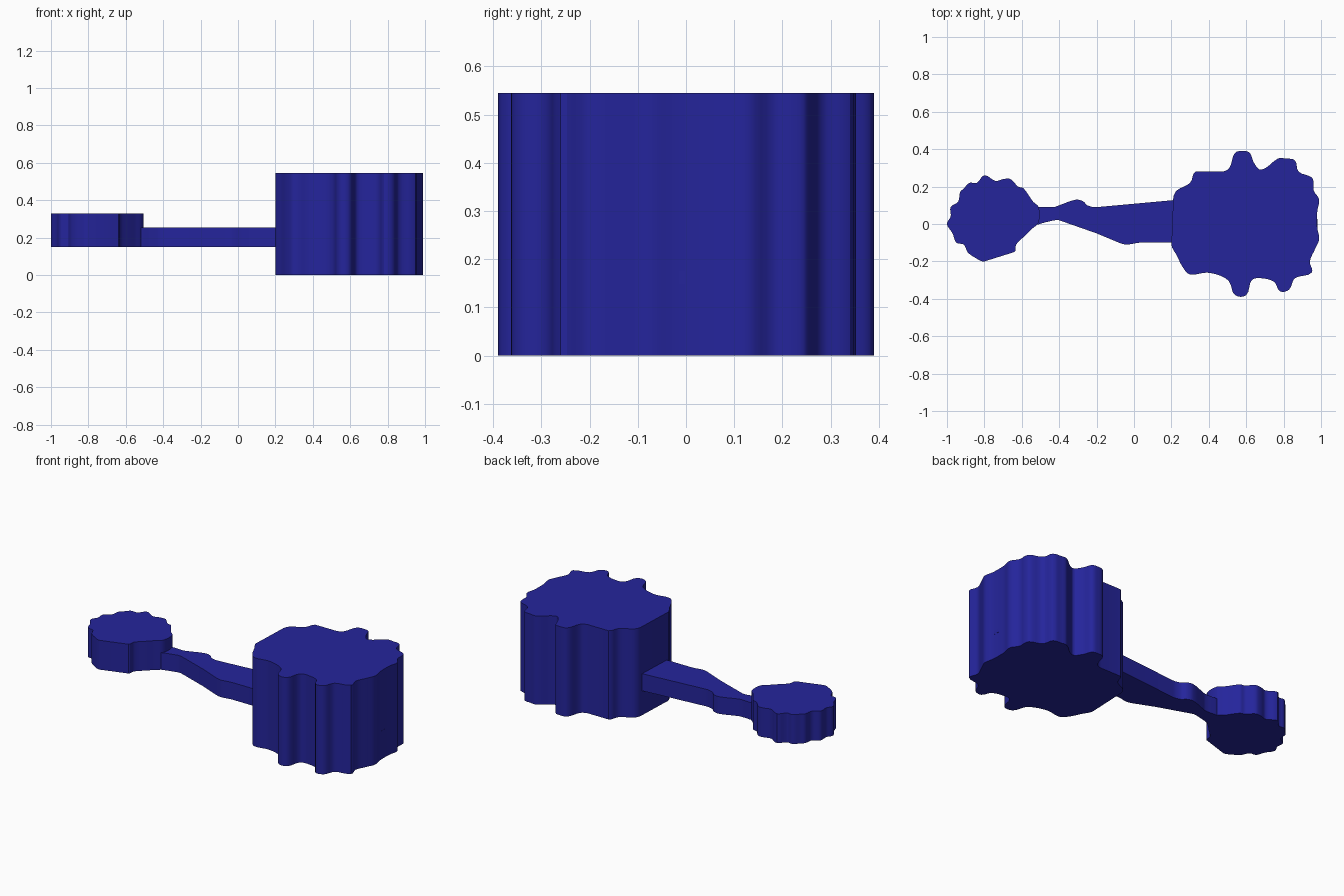
import bpy
import bmesh
import math
from mathutils import Vector
from mathutils.geometry import interpolate_bezier

default_cube = bpy.data.objects.get("Cube")
if default_cube:
    bpy.data.objects.remove(default_cube, do_unlink=True)

# Single flat colour
blue = bpy.data.materials.new("deep_blue")
blue.use_nodes = True
colour = (0.018, 0.018, 0.33, 1)
blue.diffuse_color = colour
blue.node_tree.nodes["Principled BSDF"].inputs["Base Color"].default_value = colour


def smooth_outline(points, steps, straight_length):
    """Round a closed outline, leaving its long segments straight."""
    corners = [Vector((x, y, 0)) for x, y in points]
    count = len(corners)
    tangents = [(corners[(i + 1) % count] - corners[i - 1]).normalized()
                for i in range(count)]
    outline = []
    for i, start in enumerate(corners):
        following = (i + 1) % count
        end = corners[following]
        length = (end - start).length
        if length > straight_length:
            outline.append(start)
            continue
        reach = length / 3
        curve = interpolate_bezier(start, start + tangents[i] * reach,
                                   end - tangents[following] * reach,
                                   end, steps + 1)
        outline.extend(curve[:-1])
    return outline


def extruded_part(name, points, bottom, top, steps=4, straight_length=0.13):
    """Extrude a closed outline between two heights."""
    bm = bmesh.new()
    outline = smooth_outline(points, steps, straight_length)
    base = bm.faces.new([bm.verts.new((p.x, p.y, bottom)) for p in outline])
    result = bmesh.ops.extrude_face_region(bm, geom=[base], use_keep_orig=True)
    raised = [v for v in result["geom"] if isinstance(v, bmesh.types.BMVert)]
    bmesh.ops.translate(bm, verts=raised, vec=(0, 0, top - bottom))
    bmesh.ops.recalc_face_normals(bm, faces=bm.faces[:])
    mesh = bpy.data.meshes.new(name)
    bm.to_mesh(mesh)
    bm.free()
    mesh.materials.append(blue)
    part = bpy.data.objects.new(name, mesh)
    bpy.context.collection.objects.link(part)
    bpy.ops.object.select_all(action="DESELECT")
    part.select_set(True)
    bpy.context.view_layer.objects.active = part
    bpy.ops.object.shade_smooth_by_angle(angle=math.radians(30))
    return part


# Tall block with a wavy rim
large_rim = [
    (.21, .14), (.23, .18), (.3, .22), (.33, .28), (.47, .28), (.51, .3),
    (.54, .38), (.59, .39), (.62, .38), (.64, .33), (.68, .29), (.77, .35),
    (.81, .35), (.86, .34), (.88, .28), (.95, .25), (.96, .22), (.96, .18),
    (.99, .13), (.98, .07), (.98, -.02), (.99, -.08), (.97, -.13),
    (.94, -.2), (.95, -.26), (.86, -.29), (.83, -.35), (.78, -.36),
    (.75, -.31), (.68, -.29), (.63, -.3), (.6, -.38), (.54, -.38),
    (.51, -.31), (.47, -.28), (.39, -.26), (.3, -.27), (.26, -.23),
    (.23, -.17), (.2, -.11),
]
extruded_part("large_block", large_rim, 0, 0.545)

# Thin disc at the other end
small_rim = [
    (-.51, .09), (-.54, .12), (-.59, .19), (-.62, .2), (-.66, .24),
    (-.7, .24), (-.74, .23), (-.8, .26), (-.84, .22), (-.88, .22),
    (-.91, .19), (-.93, .17), (-.94, .12), (-.98, .09), (-.98, .04),
    (-1, 0), (-.97, -.05), (-.95, -.1), (-.91, -.11), (-.89, -.15),
    (-.85, -.18), (-.8, -.2), (-.64, -.15), (-.63, -.11), (-.58, -.06),
    (-.55, -.03), (-.51, .01),
]
extruded_part("small_disc", small_rim, 0.15, 0.33)

# Flat handle, flaring towards the tall block
handle_edge = [
    (-.55, .08), (-.43, .09), (-.4, .1), (-.31, .13), (-.27, .12),
    (-.25, .1), (-.2, .09), (.24, .13), (.24, -.1), (.03, -.1),
    (-.04, -.11), (-.08, -.1), (-.2, -.05), (-.4, .02), (-.47, .01),
    (-.55, 0),
]
extruded_part("handle", handle_edge, 0.15, 0.255)

# Small peg showing through the far wall of the tall block
peg_edge = [(.9, -.015), (.98, -.015), (.98, .028), (.9, .028)]
extruded_part("end_peg", peg_edge, 0.15, 0.175, straight_length=0)
